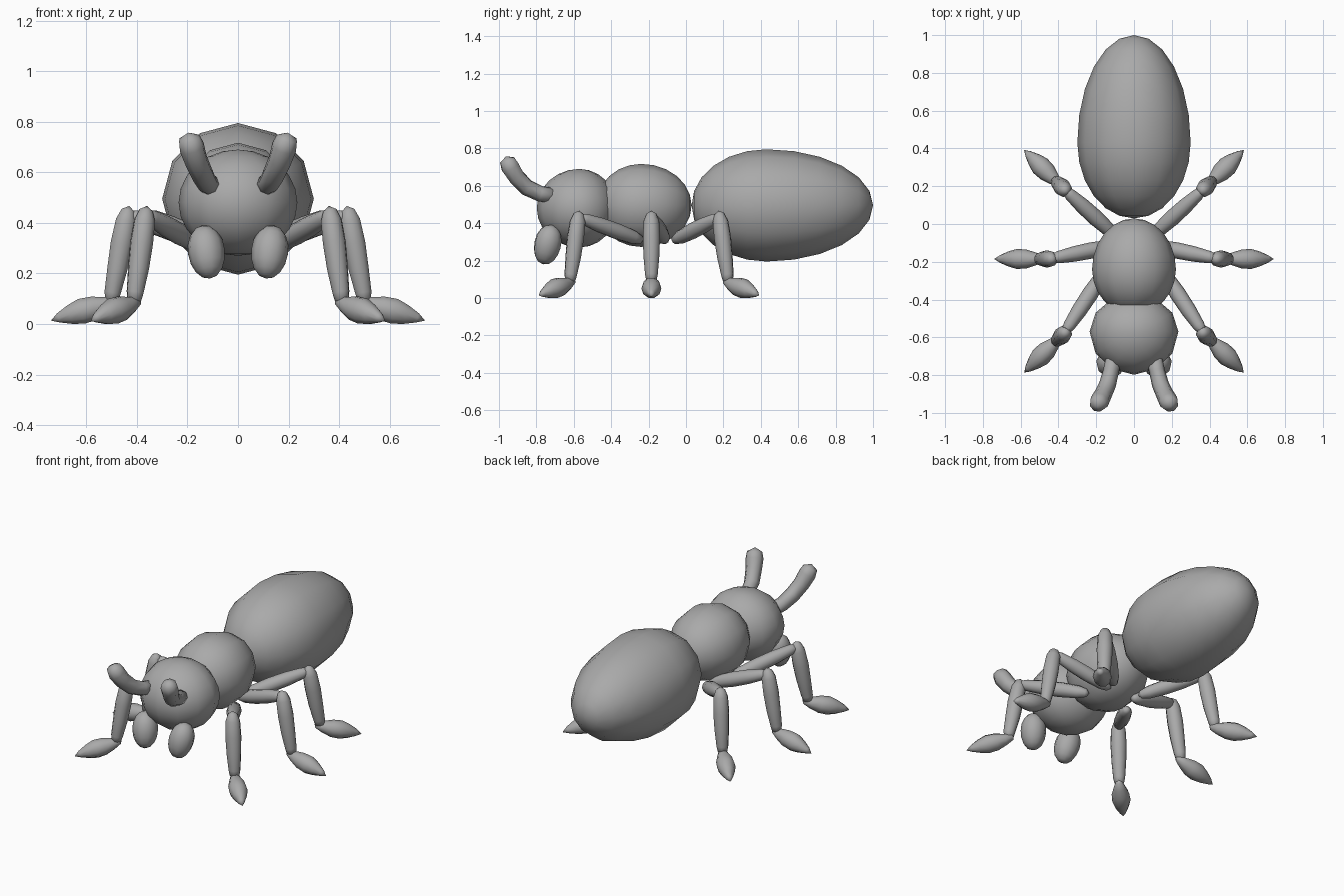
import bpy, bmesh, math
from mathutils import Vector, Matrix

if "Cube" in bpy.data.objects:
    bpy.data.objects.remove(bpy.data.objects["Cube"])

grey = bpy.data.materials.new("mid grey")
grey.diffuse_color = (0.4, 0.4, 0.4, 1)
grey.use_nodes = True
grey.node_tree.nodes["Principled BSDF"].inputs["Base Color"].default_value = grey.diffuse_color


def finish(name, bm, mirrored=False):
    bmesh.ops.recalc_face_normals(bm, faces=bm.faces)
    mesh = bpy.data.meshes.new(name)
    bm.to_mesh(mesh)
    bm.free()
    mesh.materials.append(grey)
    mesh.shade_smooth()
    ob = bpy.data.objects.new(name, mesh)
    bpy.context.collection.objects.link(ob)
    if mirrored:
        ob.modifiers.new("Mirror", 'MIRROR').use_mirror_merge = False
    return ob


def egg(name, centre, rx, rz, front, back, pole_y=True):
    """Ellipsoid whose front and back halves have different lengths."""
    bm = bmesh.new()
    bmesh.ops.create_uvsphere(bm, u_segments=12, v_segments=12, radius=1)
    if pole_y:
        bmesh.ops.rotate(bm, verts=bm.verts, matrix=Matrix.Rotation(math.pi / 2, 3, 'X'))
    for v in bm.verts:
        v.co = Vector(centre) + Vector((v.co.x * rx, v.co.y * (front if v.co.y < 0 else back), v.co.z * rz))
    return finish(name, bm)


def limb(name, points, radii, sides=10):
    """Tapered tube along a path, closed with a point at each end."""
    bm = bmesh.new()
    pts = [Vector(p) for p in points]
    rings = []
    for i, p in enumerate(pts):
        if i in (0, len(pts) - 1):
            rings.append([bm.verts.new(p)] * sides)
            continue
        rot = (pts[i + 1] - pts[i - 1]).to_track_quat('Z', 'Y')
        ring = []
        for k in range(sides):
            a = math.tau * k / sides
            ring.append(bm.verts.new(p + rot @ Vector((math.cos(a), math.sin(a), 0)) * radii[i]))
        rings.append(ring)
    for a, b in zip(rings, rings[1:]):
        for k in range(sides):
            n = (k + 1) % sides
            bm.faces.new(list(dict.fromkeys([a[k], a[n], b[n], b[k]])))
    return finish(name, bm, True)


def spindle(start, end, width, stops):
    """Straight path and radii from (fraction, relative radius) stops."""
    s, e = Vector(start), Vector(end)
    return [s.lerp(e, t) for t, _ in stops], [r * width for _, r in stops]


# Body
egg("abdomen", (0, 0.43, 0.495), 0.3, 0.3, 0.4, 0.57)
egg("thorax", (0, -0.24, 0.495), 0.222, 0.222, 0.24, 0.27)
egg("head", (0, -0.57, 0.48), 0.235, 0.21, 0.228, 0.2, False)

# Jaws
OVAL = [(0, 0), (0.05, 0.45), (0.16, 0.76), (0.32, 0.96), (0.5, 1),
        (0.68, 0.93), (0.84, 0.73), (0.95, 0.43), (1, 0)]
limb("jaws", *spindle((0.14, -0.715, 0.39), (0.11, -0.765, 0.18), 0.073, OVAL))

# Antennae
limb("antennae",
     [(0.105, -0.70, 0.545), (0.107, -0.71, 0.547), (0.122, -0.78, 0.557), (0.14, -0.85, 0.59),
      (0.165, -0.905, 0.645), (0.183, -0.94, 0.70), (0.193, -0.955, 0.735), (0.196, -0.963, 0.757)],
     [0, 0.042, 0.042, 0.045, 0.047, 0.051, 0.043, 0], 8)

# Legs: hip, knee and outward heading of each pair
FEMUR = [(0, 0), (0.04, 0.55), (0.15, 0.85), (0.4, 1), (0.65, 0.95), (0.88, 0.75), (0.97, 0.5), (1, 0)]
SHIN = [(0, 0.467, 0), (0.005, 0.45, 0.027), (0.013, 0.41, 0.042), (0.03, 0.32, 0.046),
        (0.047, 0.22, 0.042), (0.066, 0.125, 0.034), (0.07, 0.095, 0.028), (0.073, 0.08, 0)]
FOOT = [(0.04, 0.095, 0), (0.05, 0.09, 0.018), (0.09, 0.076, 0.034), (0.14, 0.062, 0.05),
        (0.19, 0.05, 0.053), (0.235, 0.037, 0.04), (0.28, 0.024, 0.02), (0.31, 0.013, 0)]
LEGS = {
    "front": ((0.14, -0.23, 0.305), (0.36, -0.57), (0.715, -0.7)),
    "middle": ((0.08, -0.11, 0.305), (0.43, -0.185), (1, 0)),
    "rear": ((0.09, -0.07, 0.305), (0.36, 0.175), (0.715, 0.7)),
}
for pair, (hip, knee, heading) in LEGS.items():
    k = Vector((*knee, 0))
    d = Vector((*heading, 0)).normalized()
    limb(pair + "_upper_legs", *spindle(hip, k + d * 0.015 + Vector((0, 0, 0.435)), 0.043, FEMUR))
    for part, stops in (("_shins", SHIN), ("_feet", FOOT)):
        limb(pair + part, [k + d * o + Vector((0, 0, z)) for o, z, r in stops], [r for o, z, r in stops])
